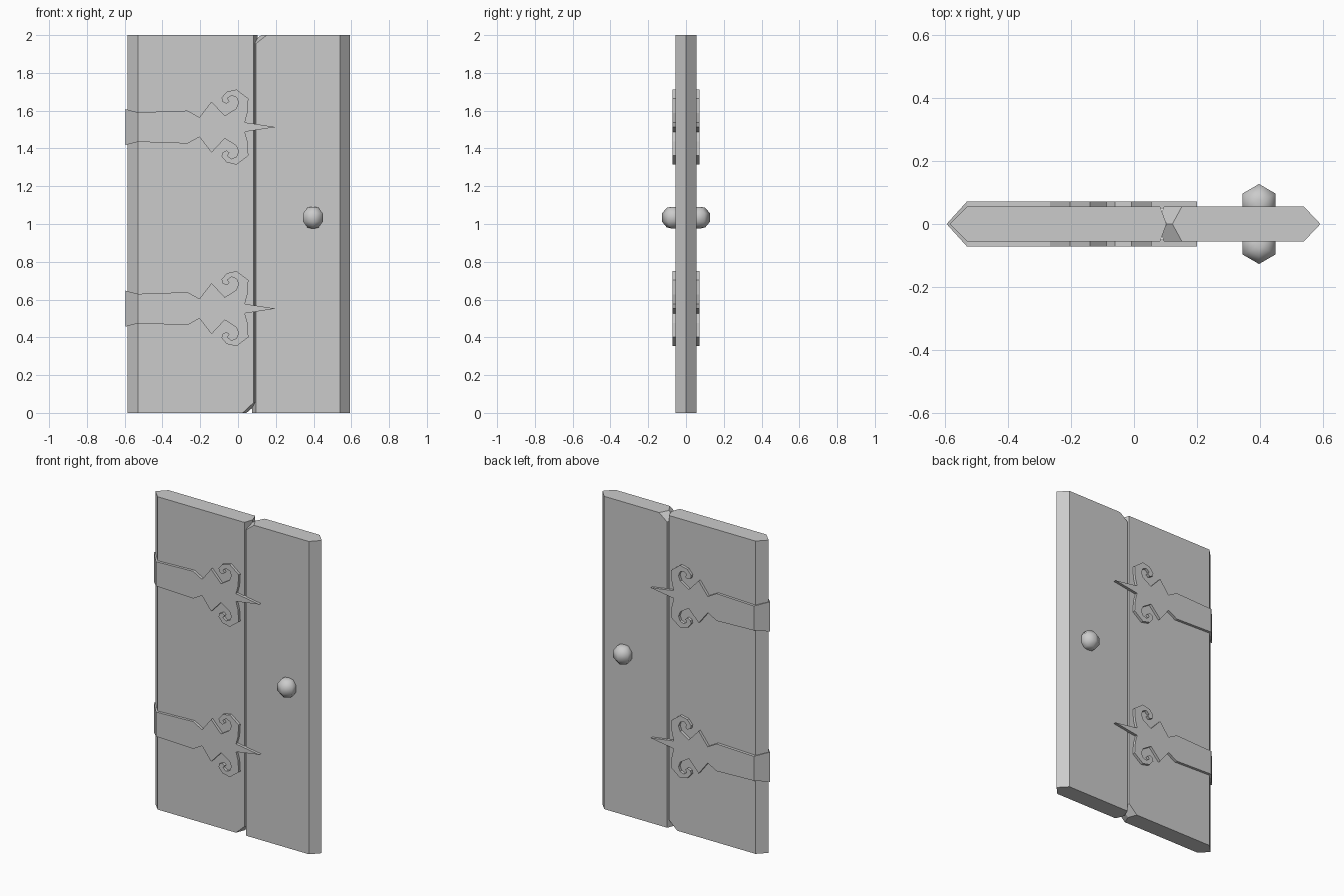
import bpy
import bmesh
from math import sin, cos, pi

old = bpy.data.objects.get("Cube")
if old:
    bpy.data.objects.remove(old, do_unlink=True)

grey = bpy.data.materials.new("plain grey")
GREY = (0.6, 0.6, 0.6, 1)
grey.diffuse_color = GREY
grey.use_nodes = True
grey.node_tree.nodes["Principled BSDF"].inputs["Base Color"].default_value = GREY


def finish(name, bm, smooth=False):
    bmesh.ops.recalc_face_normals(bm, faces=bm.faces)
    mesh = bpy.data.meshes.new(name)
    bm.to_mesh(mesh)
    bm.free()
    mesh.materials.append(grey)
    for poly in mesh.polygons:
        poly.use_smooth = smooth
    obj = bpy.data.objects.new(name, mesh)
    bpy.context.collection.objects.link(obj)
    return obj


def loft(name, rings, smooth=False):
    """Skin a list of equal-length point rings and cap both ends."""
    bm = bmesh.new()
    loops = [[bm.verts.new(p) for p in ring] for ring in rings]
    for a, b in zip(loops, loops[1:]):
        for i in range(len(a)):
            j = (i + 1) % len(a)
            bm.faces.new((a[i], a[j], b[j], b[i]))
    bm.faces.new(loops[0])
    bm.faces.new(loops[-1])
    return finish(name, bm, smooth)


def at_depth(outline, y):
    return [(x, y, z) for x, z in outline]


# Planks: flat faces with a ridge around the edge, one corner chipped on each
HALF = 0.055


def plank(name, face, ridge):
    loft(name, [at_depth(face, -HALF), at_depth(ridge, 0), at_depth(face, HALF)])


plank("hinge_side_plank",
      [(-0.53, 0), (0.024, 0), (0.083, 0.055), (0.083, 2), (-0.53, 2)],
      [(-0.585, 0), (0.045, 0), (0.103, 0.05), (0.103, 2), (-0.585, 2)])
plank("knob_side_plank",
      [(0.095, 0), (0.54, 0), (0.54, 2), (0.152, 2), (0.095, 1.955)],
      [(0.073, 0), (0.592, 0), (0.592, 2), (0.122, 2), (0.073, 1.96)])

# Hinge straps: upper half of the scrolled outline, mirrored about the strap axis
PLATE = 0.072
half = [(-0.53, 0.078), (-0.267, 0.087), (-0.204, 0.052), (-0.14, 0.135),
        (-0.07, 0.06), (-0.01, 0.098), (0.003, 0.13), (-0.008, 0.157),
        (-0.034, 0.168), (-0.056, 0.152), (-0.045, 0.136), (-0.06, 0.124),
        (-0.082, 0.134), (-0.087, 0.155), (-0.06, 0.187), (-0.008, 0.199),
        (0.055, 0.151), (0.05, 0.075), (0.036, 0.025), (0.2, 0)]
outline = half + [(x, -z) for x, z in reversed(half[:-1])]

for level, height in (("lower", 0.552), ("upper", 1.513)):
    shape = [(x, z + height) for x, z in outline]
    for side, s in (("front", -1), ("back", 1)):
        loft(f"{level}_{side}_strap",
             [at_depth(shape, s * 0.05), at_depth(shape, s * PLATE)])
    # Wedge that folds around the edge of the plank
    wrap = bmesh.new()
    for x, y, z in ((-0.53, -PLATE, 0.078), (-0.53, PLATE, 0.078), (-0.595, 0, 0.095)):
        for s in (-1, 1):
            wrap.verts.new((x, y, height + s * z))
    bmesh.ops.convex_hull(wrap, input=wrap.verts)
    bmesh.ops.dissolve_limit(wrap, angle_limit=0.01, verts=wrap.verts, edges=wrap.edges)
    finish(f"{level}_hinge_wrap", wrap)

# Knobs: six-sided faceted balls, smooth shaded
KNOB = ((0.012, -0.057), (0.035, -0.052), (0.06, -0.022),
        (0.06, 0.022), (0.035, 0.052), (0.012, 0.057))
for side, s in (("front", -1), ("back", 1)):
    loft(f"{side}_knob",
         [[(0.397 + r * sin(k * pi / 3), s * 0.067 + r * cos(k * pi / 3), 1.034 + z)
           for k in range(6)] for r, z in KNOB], smooth=True)
